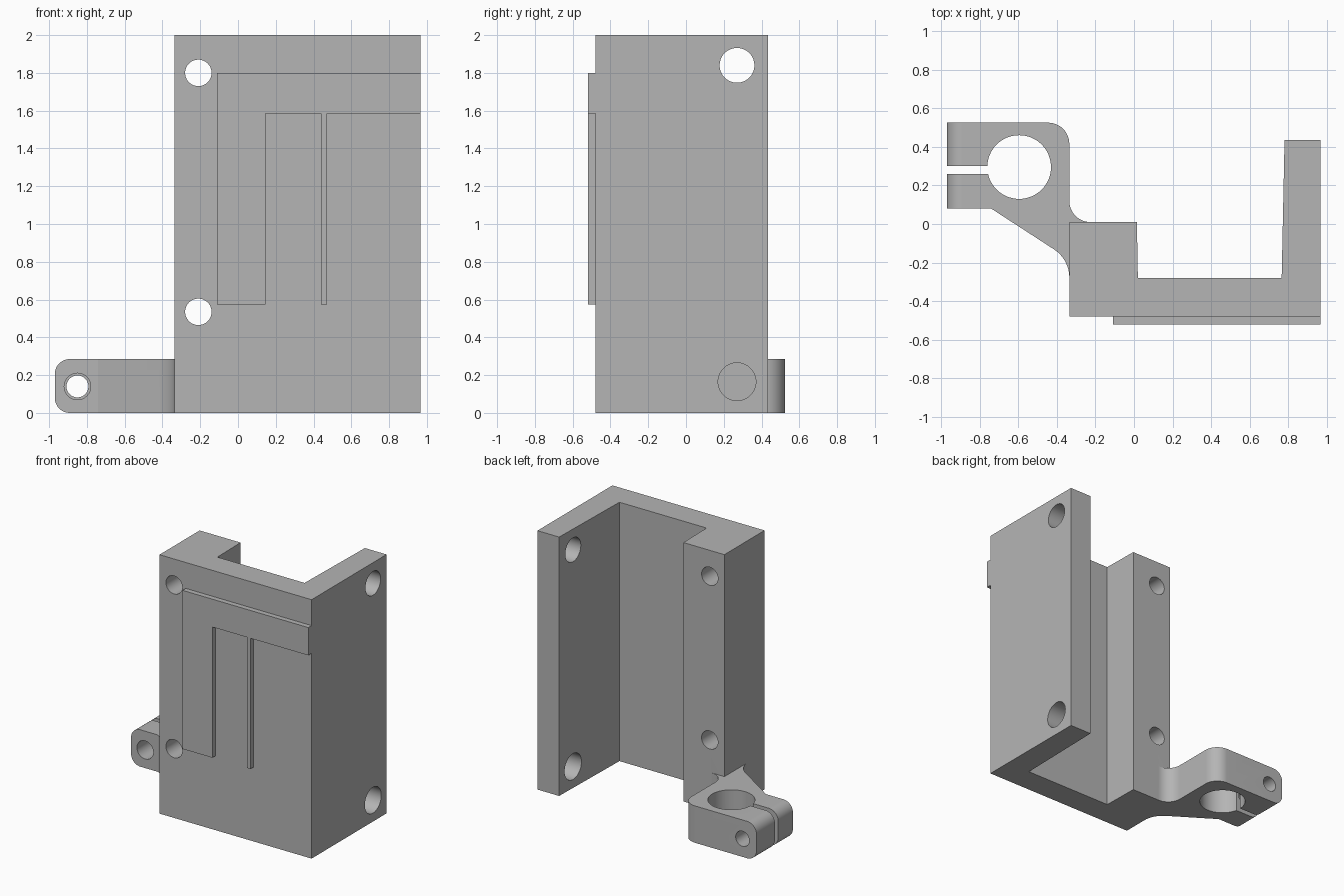
import bpy, bmesh, math
from mathutils import Vector

if "Cube" in bpy.data.objects:
    bpy.data.objects.remove(bpy.data.objects["Cube"])

grey = bpy.data.materials.new("plain grey")
grey.diffuse_color = (0.46, 0.46, 0.46, 1)
grey.use_nodes = True
grey.node_tree.nodes["Principled BSDF"].inputs["Base Color"].default_value = grey.diffuse_color


def rounded(points):
    """Outline from (u, v) corners; a third value rounds that corner."""
    out = []
    for i, p in enumerate(points):
        c = Vector(p[:2])
        if len(p) == 2:
            out.append(c)
            continue
        a = (Vector(points[i - 1][:2]) - c).normalized()
        b = (Vector(points[(i + 1) % len(points)][:2]) - c).normalized()
        half = a.angle(b) / 2
        centre = c + (a + b).normalized() * p[2] / math.sin(half)
        t = p[2] / math.tan(half)
        start, end = c + a * t - centre, c + b * t - centre
        sweep = math.pi - 2 * half
        for k in range(13):
            f = k / 12
            out.append(centre + (start * math.sin((1 - f) * sweep)
                                 + end * math.sin(f * sweep)) / math.sin(sweep))
    return out


def prism(name, outline, lo, hi, axis="z"):
    """Extrude an outline along one axis."""
    place = {"z": lambda u, v, w: (u, v, w),
             "y": lambda u, v, w: (u, w, v),
             "x": lambda u, v, w: (w, u, v)}[axis]
    bm = bmesh.new()
    rings = [[bm.verts.new(place(p[0], p[1], w)) for p in outline] for w in (lo, hi)]
    bm.faces.new(rings[0])
    bm.faces.new(rings[1])
    n = len(outline)
    for i in range(n):
        j = (i + 1) % n
        bm.faces.new((rings[0][i], rings[0][j], rings[1][j], rings[1][i]))
    bmesh.ops.recalc_face_normals(bm, faces=bm.faces)
    mesh = bpy.data.meshes.new(name)
    bm.to_mesh(mesh)
    bm.free()
    mesh.materials.append(grey)
    ob = bpy.data.objects.new(name, mesh)
    bpy.context.collection.objects.link(ob)
    return ob


def circle(u, v, r, n=64):
    return [(u + r * math.cos(2 * math.pi * i / n),
             v + r * math.sin(2 * math.pi * i / n)) for i in range(n)]


def combine(ob, other, operation):
    """Apply a boolean and remove the helper."""
    mod = ob.modifiers.new("boolean", "BOOLEAN")
    mod.operation, mod.solver, mod.object = operation, "EXACT", other
    bpy.context.view_layer.objects.active = ob
    bpy.ops.object.modifier_apply(modifier=mod.name)
    bpy.data.objects.remove(other)


# Tall channel with a thick left post and a long right flange
body = prism("bracket", [(-0.335, -0.48), (0.965, -0.48), (0.965, 0.435), (0.78, 0.435),
                         (0.765, -0.28), (0.02, -0.28), (0.015, 0.01), (-0.335, 0.01)], 0, 2)

# Raised front rib: top bar, wide leg and thin leg
rib = prism("front_rib", [(-0.11, 0.575), (0.145, 0.575), (0.145, 1.585), (0.44, 1.585),
                          (0.44, 0.575), (0.47, 0.575), (0.47, 1.585), (0.965, 1.585),
                          (0.965, 1.8), (-0.11, 1.8)], -0.52, -0.46, "y")

# Split clamp arm, filleted into the left post
clamp = prism("clamp", rounded([(-0.97, 0.08), (-0.74, 0.08), (-0.335, -0.183, 0.175),
                                (-0.335, -0.28), (-0.3, -0.25), (-0.3, -0.05),
                                (-0.225, -0.01), (-0.225, 0.01), (-0.335, 0.01, 0.109),
                                (-0.335, 0.525, 0.11), (-0.97, 0.525)]), 0, 0.285)
ends = prism("end_rounding", rounded([(-0.97, 0, 0.08), (0.2, 0), (0.2, 0.285),
                                      (-0.97, 0.285, 0.08)]), -1, 1, "y")
combine(clamp, ends, "INTERSECT")

# Clamp bore, slot and bolt hole
combine(clamp, prism("bore", circle(-0.595, 0.295, 0.165), -0.1, 0.4), "DIFFERENCE")
combine(clamp, prism("slot", [(-1.1, 0.26), (-0.65, 0.26), (-0.65, 0.30), (-1.1, 0.30)],
                     -0.1, 0.4), "DIFFERENCE")
combine(clamp, prism("bolt_front", circle(-0.85, 0.14, 0.07), 0, 0.28, "y"), "DIFFERENCE")
combine(clamp, prism("bolt_back", circle(-0.85, 0.14, 0.058), 0.27, 0.6, "y"), "DIFFERENCE")

combine(body, rib, "UNION")
combine(body, clamp, "UNION")

# Mounting holes through the post and the flange
for z in (0.535, 1.8):
    combine(body, prism("post_hole", circle(-0.21, z, 0.07), -0.7, 0.05, "y"), "DIFFERENCE")
for z, r in ((0.165, 0.1), (1.84, 0.092)):
    combine(body, prism("flange_hole", circle(0.27, z, r), 0.6, 1.1, "x"), "DIFFERENCE")

bpy.ops.object.select_all(action="DESELECT")
body.select_set(True)
bpy.context.view_layer.objects.active = body
bpy.ops.object.shade_smooth_by_angle(angle=math.radians(25))
